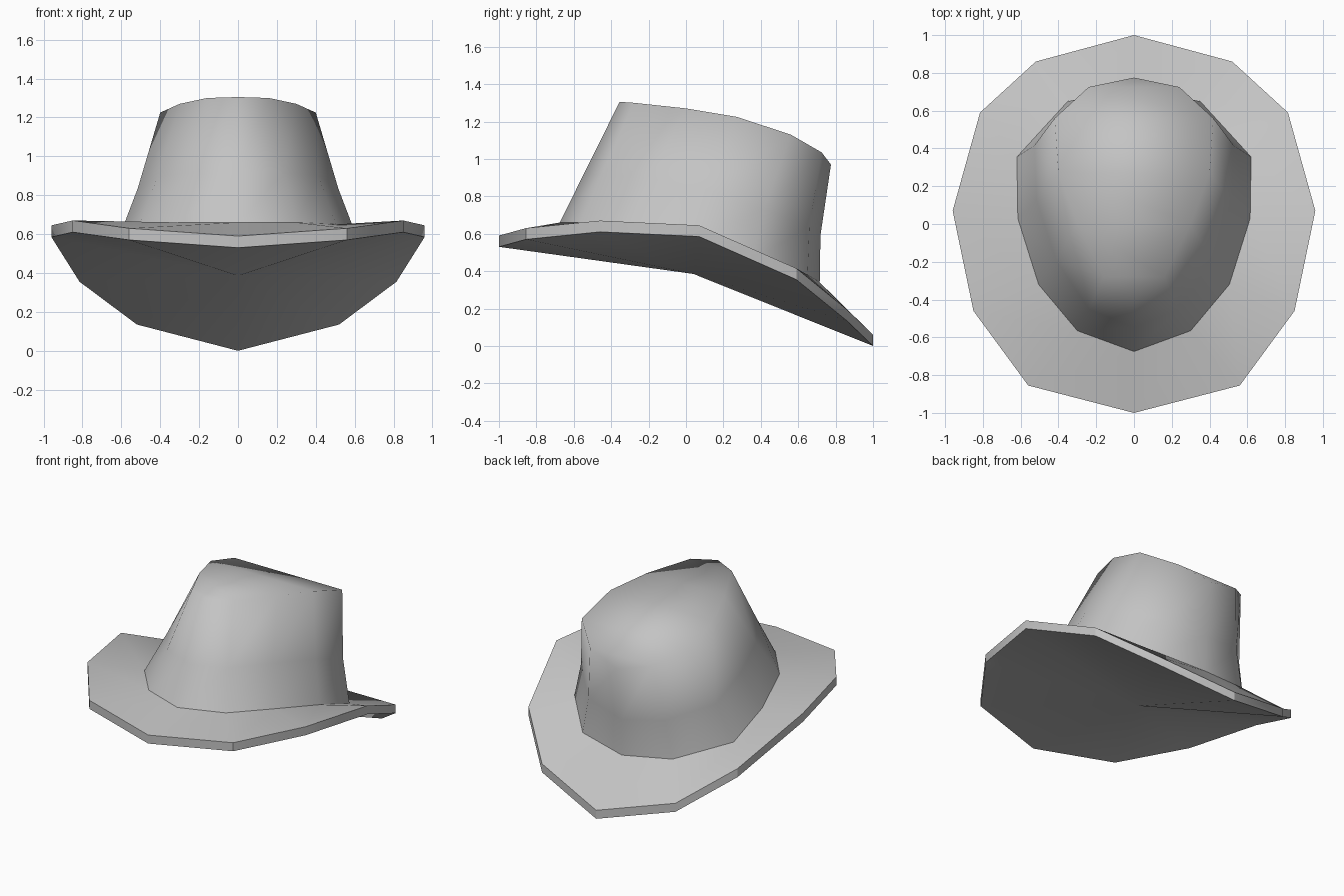
import bpy, bmesh, math
from mathutils import Vector

cube = bpy.data.objects.get("Cube")
if cube:
    bpy.data.objects.remove(cube, do_unlink=True)

felt = bpy.data.materials.new("grey felt")
felt.use_nodes = True
GREY = (0.55, 0.55, 0.55, 1)
felt.diffuse_color = GREY
felt.node_tree.nodes["Principled BSDF"].inputs["Base Color"].default_value = GREY


def mirrored(half):
    """Full loop from the half loop running front to back on the +x side."""
    half = [Vector(p) for p in half]
    return half + [Vector((-p.x, p.y, p.z)) for p in half[-2:0:-1]]


def add_ring(bm, points):
    return [bm.verts.new(p) for p in points]


def bridge(bm, a, b):
    n = len(a)
    for i in range(n):
        j = (i + 1) % n
        bm.faces.new((a[i], a[j], b[j], b[i]))


def finish(name, bm, angle):
    mesh = bpy.data.meshes.new(name)
    bm.to_mesh(mesh)
    bm.free()
    mesh.materials.append(felt)
    obj = bpy.data.objects.new(name, mesh)
    bpy.context.collection.objects.link(obj)
    bpy.ops.object.select_all(action="DESELECT")
    obj.select_set(True)
    bpy.context.view_layer.objects.active = obj
    bpy.ops.object.shade_smooth_by_angle(angle=math.radians(angle))


# Half loops, front to back
edge = mirrored([(0, -1, .53), (.56, -.855, .57), (.85, -.46, .61), (.96, .07, .585),
                 (.815, .59, .355), (.52, .86, .135), (0, 1, 0)])
base = mirrored([(0, -.675, .66), (.3, -.565, .66), (.505, -.32, .65), (.615, .03, .575),
                 (.62, .355, .46), (.35, .65, .38), (0, .715, .34)])
rim = mirrored([(0, -.355, 1.305), (.16, -.28, 1.3), (.3, 0, 1.27), (.4, .27, 1.225),
                (.42, .56, 1.13), (.24, .725, 1.035), (0, .775, .97)])

# Brim: shallow fan underneath, thin side wall, sloping top up to the crown
bm = bmesh.new()
lower = add_ring(bm, edge)
upper = add_ring(bm, [p + Vector((0, 0, .06)) for p in edge])
inner = add_ring(bm, base)
middle = bm.verts.new((0, .04, .385))
for i, v in enumerate(lower):
    bm.faces.new((lower[(i + 1) % len(lower)], v, middle))
bridge(bm, lower, upper)
bridge(bm, upper, inner)
finish("brim", bm, 30)

# Crown: tapered wall, slightly waisted, with a sloping top
waist = []
for a, b in zip(base, rim):
    p = a.lerp(b, .4)
    p.x *= .975
    if p.y > .3:
        p.y -= .02
    waist.append(p)
bm = bmesh.new()
rings = [add_ring(bm, loop) for loop in (base, waist, rim)]
for a, b in zip(rings, rings[1:]):
    bridge(bm, a, b)
top = rings[-1]
n = len(top)
for i in range(n // 2):
    strip = [top[i], top[i + 1], top[(n - i - 1) % n], top[(n - i) % n]]
    bm.faces.new(list(dict.fromkeys(strip)))
finish("crown", bm, 80)
